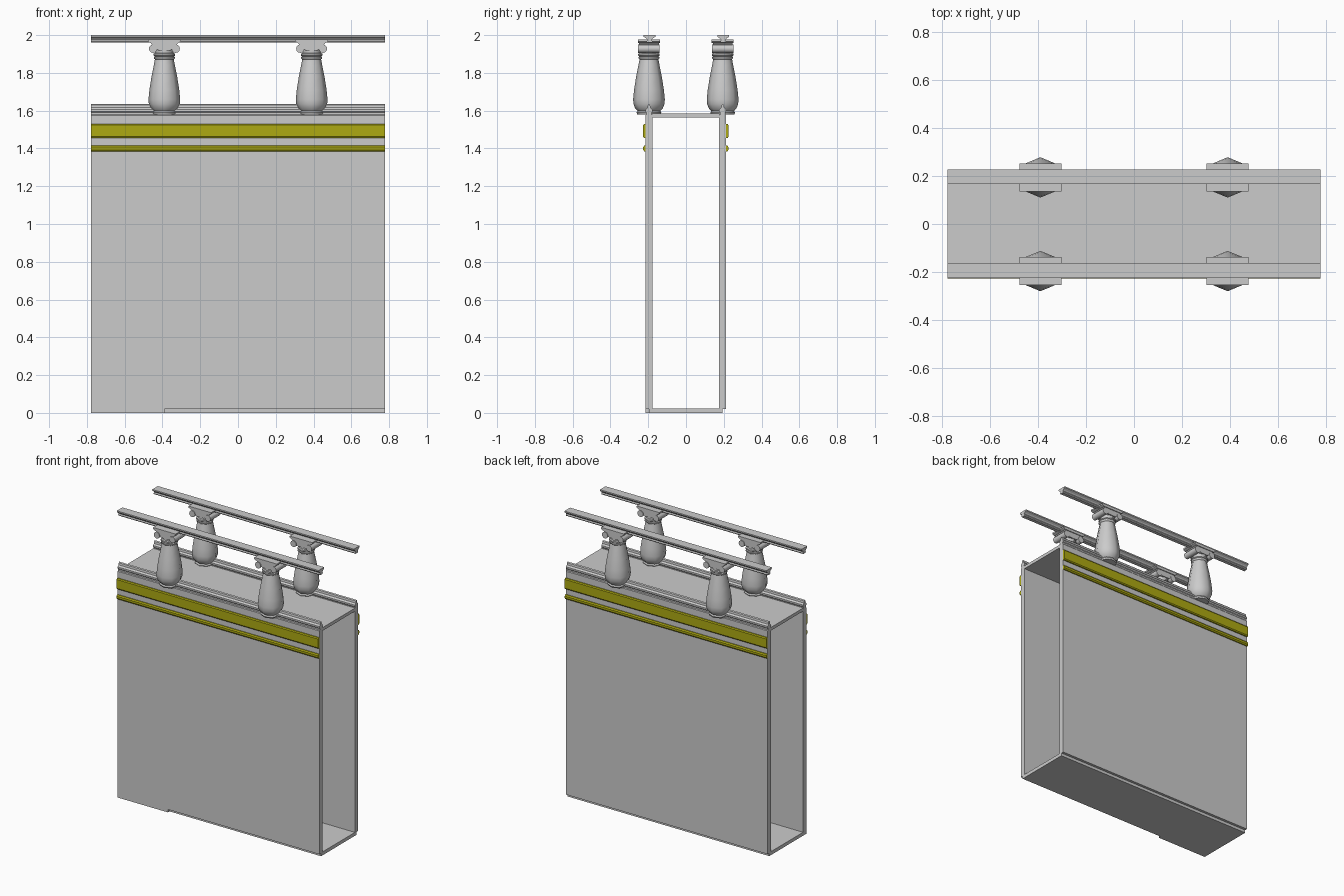
import bpy
import bmesh
from math import cos, sin, pi

if "Cube" in bpy.data.objects:
    bpy.data.objects.remove(bpy.data.objects["Cube"])


def make_material(name, color):
    mat = bpy.data.materials.new(name)
    mat.use_nodes = True
    mat.diffuse_color = color
    mat.node_tree.nodes["Principled BSDF"].inputs["Base Color"].default_value = color
    return mat


stone = make_material("grey stone", (0.6, 0.6, 0.6, 1))
gold = make_material("olive gold", (0.42, 0.4, 0.006, 1))
HALF = 0.777


def finish(name, bm, mat, smooth=None):
    bmesh.ops.recalc_face_normals(bm, faces=bm.faces)
    mesh = bpy.data.meshes.new(name)
    bm.to_mesh(mesh)
    bm.free()
    mesh.materials.append(mat)
    obj = bpy.data.objects.new(name, mesh)
    bpy.context.collection.objects.link(obj)
    if smooth:
        bpy.ops.object.select_all(action="DESELECT")
        obj.select_set(True)
        bpy.context.view_layer.objects.active = obj
        bpy.ops.object.shade_smooth_by_angle(angle=smooth)
    return obj


def add_prism(bm, points, place, start, end):
    """Extrude a closed profile; place(u, v, w) gives the 3D position."""
    a, b = [[bm.verts.new(place(u, v, w)) for u, v in points] for w in (start, end)]
    bm.faces.new(a)
    bm.faces.new(b)
    for i in range(len(a)):
        j = (i + 1) % len(a)
        bm.faces.new((a[i], a[j], b[j], b[i]))


def bar(name, points, mat, y=0, start=-HALF, end=HALF):
    bm = bmesh.new()
    add_prism(bm, points, lambda u, v, w: (w, y + u, v), start, end)
    return finish(name, bm, mat)


def rect(u0, u1, v0, v1):
    return [(u0, v0), (u1, v0), (u1, v1), (u0, v1)]


def mirrored(half):
    return half + [(-u, v) for u, v in reversed(half)]


# Baluster: eight-sided turned body
BODY = [(0.062, 1.58), (0.066, 1.59), (0.06, 1.598), (0.073, 1.612),
        (0.082, 1.635), (0.084, 1.66), (0.079, 1.71), (0.068, 1.78),
        (0.056, 1.84), (0.05, 1.872), (0.056, 1.877), (0.056, 1.884),
        (0.05, 1.887), (0.057, 1.892), (0.057, 1.901), (0.049, 1.905),
        (0.049, 1.96)]


def baluster(name, x, y):
    bm = bmesh.new()
    rings = [[bm.verts.new((x + r * cos(k * pi / 4), y + r * sin(k * pi / 4), z))
              for k in range(8)] for r, z in BODY]
    for low, high in zip(rings, rings[1:]):
        for k in range(8):
            j = (k + 1) % 8
            bm.faces.new((low[k], low[j], high[j], high[k]))
    bm.faces.new(rings[0])
    bm.faces.new(rings[-1])
    finish(name + "_body", bm, stone, 0.9)

    # Scroll capital with a curved cushion and a flat slab
    bm = bmesh.new()

    def place(u, v, w):
        return (x + u, y + w, v)

    for side in (-1, 1):
        scroll = [(side * 0.06 + 0.022 * cos(k * pi / 6), 1.928 + 0.022 * sin(k * pi / 6))
                  for k in range(12)]
        add_prism(bm, scroll, place, -0.057, 0.057)
    cushion = mirrored([(0.03, 1.918), (0.05, 1.935), (0.066, 1.948), (0.074, 1.962)])
    add_prism(bm, cushion, place, -0.052, 0.052)
    slab = mirrored([(0.072, 1.957), (0.087, 1.966), (0.087, 1.976)])
    add_prism(bm, slab, place, -0.058, 0.058)
    finish(name + "_capital", bm, stone, 0.6)


# Walls with moulded tops, gold bands, balusters and rails on both sides
WALL_TOP = [(0.018, 1.575), (0.014, 1.58), (0.014, 1.59), (0.018, 1.595),
            (0.018, 1.606), (0.008, 1.616), (0.006, 1.63), (0, 1.636)]
RAIL = mirrored([(0.012, 1.96), (0.016, 1.966), (0.012, 1.975),
                 (0.018, 1.983), (0.031, 1.991), (0.031, 2.0)])

for label, side, y in (("front", -1, -0.196), ("back", 1, 0.194)):
    bar(label + "_wall", mirrored([(0.018, 0.02)] + WALL_TOP[:-1]), stone, y)
    bar(label + "_wall_ridge", [(0.006, 1.63), (0, 1.636), (-0.006, 1.63)], stone, y)
    face = side * 0.017
    bar(label + "_wide_band", [(face, 1.455), (side * 0.026, 1.455), (side * 0.031, 1.462),
                               (side * 0.031, 1.523), (side * 0.026, 1.53), (face, 1.53)],
        gold, y)
    bar(label + "_narrow_band", [(face, 1.385), (side * 0.025, 1.385), (side * 0.031, 1.393),
                                 (side * 0.031, 1.407), (side * 0.025, 1.415), (face, 1.415)],
        gold, y)
    bar(label + "_rail", RAIL, stone, y + 0.003)
    for end, x in (("right", -0.39), ("left", 0.39)):
        baluster(label + "_" + end + "_baluster", x, y)

# Floor, ceiling and the lower edge of the front wall
bar("floor", rect(-0.196, 0.194, 0, 0.024), stone)
bar("ceiling", rect(-0.18, 0.178, 1.563, 1.585), stone)
bar("front_wall_foot", rect(-0.214, -0.196, 0, 0.02), stone, end=-0.39)
